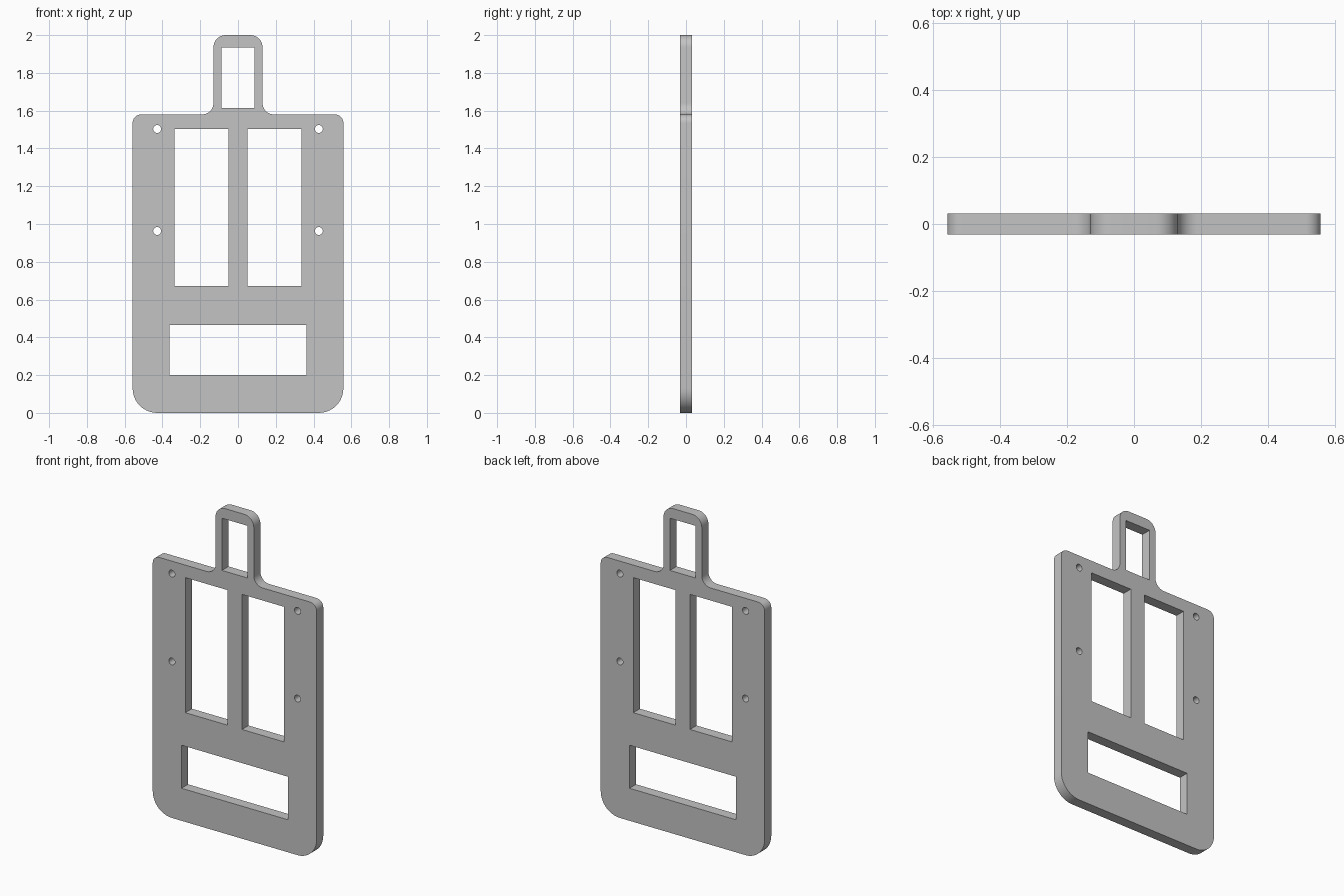
import bpy, bmesh, math
from mathutils import Matrix

cube = bpy.data.objects.get("Cube")
if cube:
    bpy.data.objects.remove(cube, do_unlink=True)

HALF_THICK = 0.032
BODY_W, BODY_TOP = 0.558, 1.58
GRIP_W, GRIP_TOP = 0.13, 2.0


def arc(cx, cz, r, start, end, steps=10):
    """Points on an arc, angles in degrees."""
    angles = [math.radians(start + (end - start) * i / steps) for i in range(steps + 1)]
    return [(cx + r * math.cos(a), cz + r * math.sin(a)) for a in angles]


def rectangle(x0, x1, z0, z1):
    return [(x0, z0), (x1, z0), (x1, z1), (x0, z1)]


# Outer outline: right half from bottom to top, then mirrored
foot_r, shoulder_r, neck_r, grip_r = 0.13, 0.045, 0.06, 0.065
half = arc(BODY_W - foot_r, foot_r, foot_r, -90, 0)
half += arc(BODY_W - shoulder_r, BODY_TOP - shoulder_r, shoulder_r, 0, 90)
half += arc(GRIP_W + neck_r, BODY_TOP + neck_r, neck_r, 270, 180)
half += arc(GRIP_W - grip_r, GRIP_TOP - grip_r, grip_r, 0, 90)
loops = [half + [(-x, z) for x, z in reversed(half)]]

# Handle opening and lower window
loops.append(rectangle(-0.087, 0.087, 1.614, 1.935))
loops.append(rectangle(-0.362, 0.362, 0.2, 0.465))

# Paired tall windows and screw holes
for side in (-1, 1):
    loops.append(rectangle(*sorted((side * 0.05, side * 0.336)), 0.672, 1.503))
    for z in (0.963, 1.503):
        loops.append(arc(side * 0.428, z, 0.021, 0, 360, 24)[:-1])

# Filled, extruded profile
curve = bpy.data.curves.new("tag_plate", 'CURVE')
curve.dimensions = '2D'
curve.fill_mode = 'BOTH'
curve.extrude = HALF_THICK
for pts in loops:
    spline = curve.splines.new('POLY')
    spline.points.add(len(pts) - 1)
    for point, (x, z) in zip(spline.points, pts):
        point.co = (x, z, 0, 1)
    spline.use_cyclic_u = True

plate = bpy.data.objects.new("tag_plate", curve)
bpy.context.collection.objects.link(plate)
bpy.ops.object.select_all(action='DESELECT')
plate.select_set(True)
bpy.context.view_layer.objects.active = plate
bpy.ops.object.convert(target='MESH')
plate = bpy.context.view_layer.objects.active

# Stand upright and weld into one closed solid
mesh = plate.data
mesh.transform(Matrix.Rotation(math.pi / 2, 4, 'X'))
bm = bmesh.new()
bm.from_mesh(mesh)
bmesh.ops.remove_doubles(bm, verts=bm.verts, dist=1e-5)
bmesh.ops.recalc_face_normals(bm, faces=bm.faces)
bm.to_mesh(mesh)
bm.free()

# Grey material
grey = bpy.data.materials.new("plain grey")
grey.use_nodes = True
colour = (0.55, 0.55, 0.55, 1)
grey.diffuse_color = colour
grey.node_tree.nodes["Principled BSDF"].inputs["Base Color"].default_value = colour
mesh.materials.clear()
mesh.materials.append(grey)

bpy.ops.object.shade_smooth_by_angle(angle=math.radians(30))
